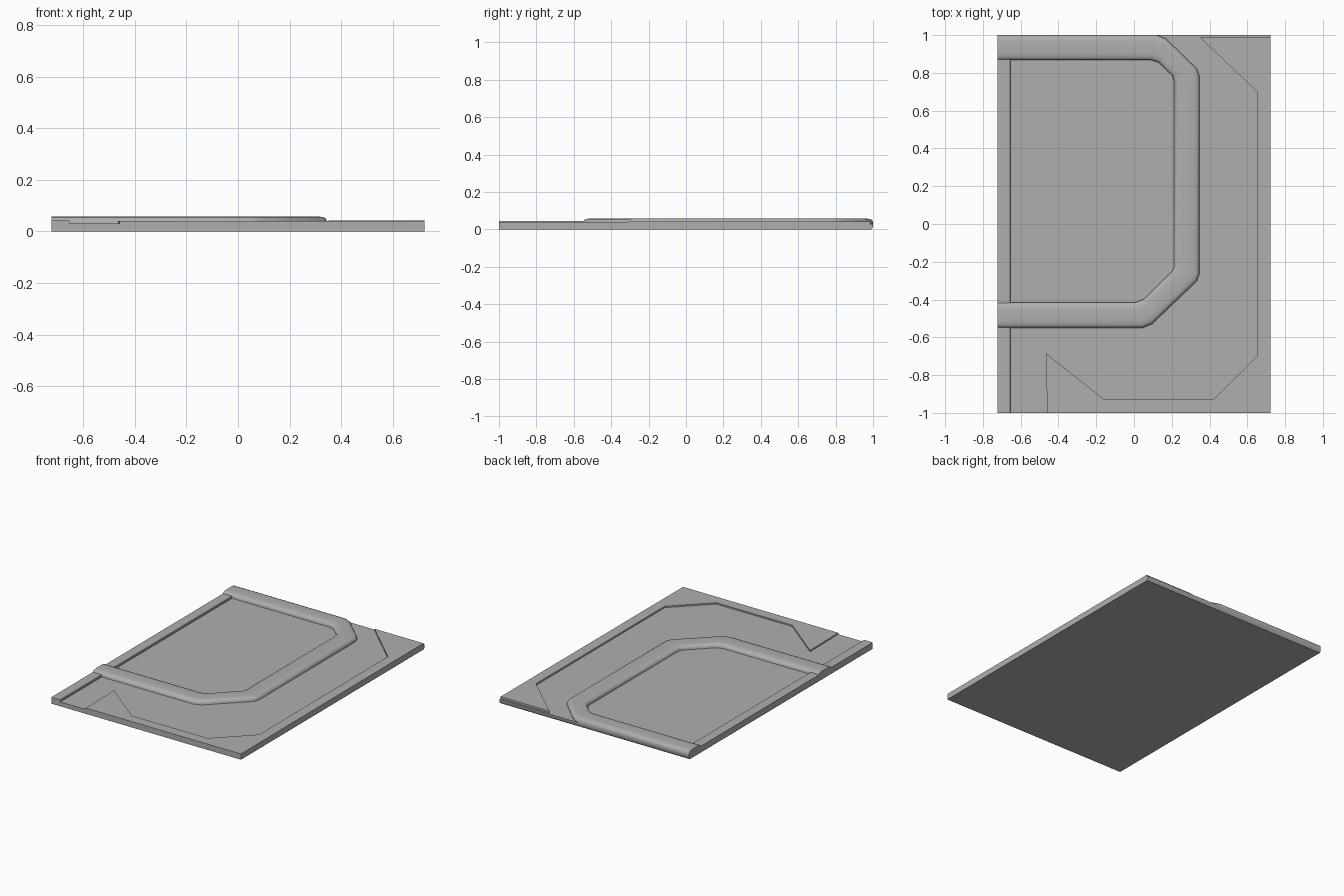
import bpy, bmesh

if "Cube" in bpy.data.objects:
    bpy.data.objects.remove(bpy.data.objects["Cube"])

HX = 0.7225  # half width
grey = bpy.data.materials.new("dark_grey")
grey.diffuse_color = (0.43, 0.43, 0.43, 1)
grey.use_nodes = True
grey.node_tree.nodes["Principled BSDF"].inputs["Base Color"].default_value = grey.diffuse_color


def finish(name, bm, bevel, smooth):
    bmesh.ops.recalc_face_normals(bm, faces=bm.faces)
    mesh = bpy.data.meshes.new(name)
    bm.to_mesh(mesh)
    bm.free()
    mesh.materials.append(grey)
    ob = bpy.data.objects.new(name, mesh)
    bpy.context.collection.objects.link(ob)
    if bevel:
        mod = ob.modifiers.new("soft_edges", 'BEVEL')
        mod.width = bevel
        mod.segments = 1
    bpy.ops.object.select_all(action='DESELECT')
    ob.select_set(True)
    bpy.context.view_layer.objects.active = ob
    bpy.ops.object.shade_smooth_by_angle(angle=smooth)
    return ob


def loft(name, sections, bevel=0.0, smooth=0.7):
    """Skin matching closed sections and cap both ends."""
    bm = bmesh.new()
    rings = [[bm.verts.new(p) for p in s] for s in sections]
    n = len(rings[0])
    for a, b in zip(rings, rings[1:]):
        for i in range(n):
            j = (i + 1) % n
            bm.faces.new((a[i], a[j], b[j], b[i]))
    bm.faces.new(rings[0])
    bm.faces.new(rings[-1])
    return finish(name, bm, bevel, smooth)


# Base slab with a trimmed back edge
slab = [(-1, 0), (0.99, 0), (1, 0.012), (1, 0.03), (-1, 0.03)]
loft("base_slab", [[(x, y, z) for y, z in slab] for x in (-HX, HX)])

# Raised border around the sunken floor
border = [(-0.46, -1), (HX, -1), (HX, 0.987), (0.35, 0.987), (0.652, 0.70),
          (0.652, -0.70), (0.42, -0.928), (-0.16, -0.928), (-0.465, -0.685)]
loft("raised_border", [[(x, y, 0.02) for x, y in border],
                       [(x, y, 0.0415 + 0.0015 * y) for x, y in border]])

# Low strip along the left edge
strip = [(-HX, 0.02), (-0.653, 0.02), (-0.653, 0.040), (-0.657, 0.044), (-HX, 0.044)]
loft("side_strip", [[(x, y, z) for x, z in strip] for y in (-1, 0.93)])

# Rounded ridge: one profile swept between its outer and inner outlines
outer = [(-HX, 1), (0.12, 1), (0.17, 0.98), (0.333, 0.822), (0.346, 0.785),
         (0.346, -0.265), (0.333, -0.302), (0.095, -0.53), (0.045, -0.55), (-HX, -0.55)]
inner = [(-HX, 0.868), (0.09, 0.868), (0.13, 0.855), (0.203, 0.785), (0.213, 0.75),
         (0.213, -0.225), (0.205, -0.245), (0.055, -0.395), (0.01, -0.415), (-HX, -0.415)]
half = [(0, 0.02), (0, 0.040), (0.05, 0.051), (0.13, 0.056), (0.28, 0.0585)]
profile = half + [(1 - t, z) for t, z in reversed(half)]
loft("curved_ridge", [[(ox + (ix - ox) * t, oy + (iy - oy) * t, z) for t, z in profile]
                      for (ox, oy), (ix, iy) in zip(outer, inner)], smooth=1.2)
